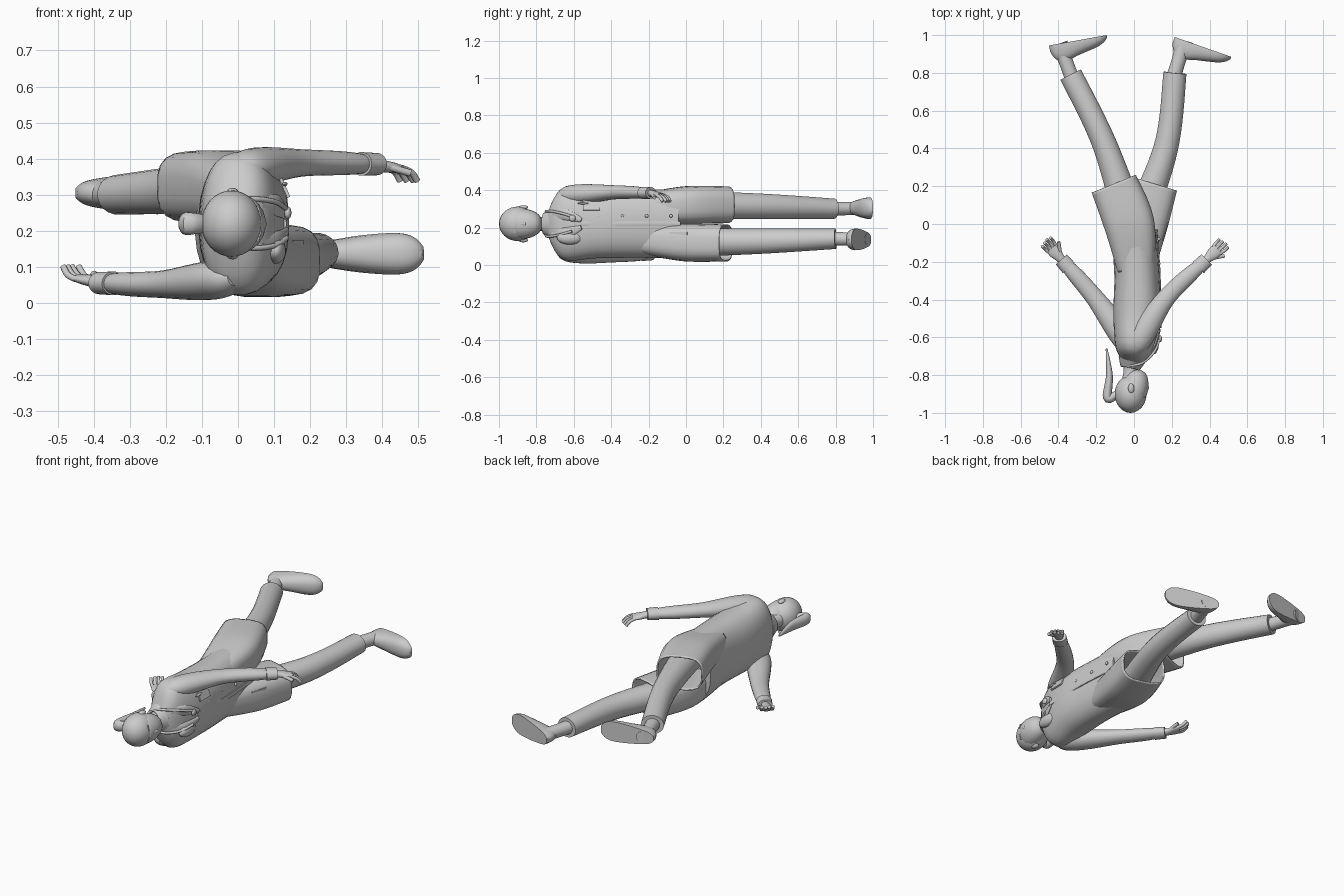
import bpy, bmesh, math
from mathutils import Vector, Matrix

if "Cube" in bpy.data.objects:
    bpy.data.objects.remove(bpy.data.objects["Cube"])

MIDDLE = .22  # height of the body's plane of symmetry, as the figure lies on its side
SIDES = {"right": 1, "left": -1}

grey = bpy.data.materials.new("plain grey")
grey.use_nodes = True
grey.diffuse_color = (.6, .6, .6, 1)
grey.node_tree.nodes["Principled BSDF"].inputs["Base Color"].default_value = grey.diffuse_color


def finish(name, shape, wall=0):
    bmesh.ops.recalc_face_normals(shape, faces=shape.faces)
    mesh = bpy.data.meshes.new(name)
    shape.to_mesh(mesh)
    shape.free()
    mesh.materials.append(grey)
    part = bpy.data.objects.new(name, mesh)
    bpy.context.collection.objects.link(part)
    if wall:
        solid = part.modifiers.new("wall", "SOLIDIFY")
        solid.thickness = wall
        solid.offset = 0
    bpy.ops.object.select_all(action="DESELECT")
    part.select_set(True)
    bpy.context.view_layer.objects.active = part
    bpy.ops.object.shade_smooth_by_angle(angle=math.radians(40))


def along(values, t):
    """Smooth value at fraction t through a few evenly spaced control values."""
    last = len(values) - 1
    index = min(int(t * last), last - 1)
    u = t * last - index
    start, end = values[index], values[index + 1]
    slope_in = (end - values[max(index - 1, 0)]) / 2
    slope_out = (values[min(index + 2, last)] - start) / 2
    ease = u * u * (3 - 2 * u)
    return (start * (1 - ease) + end * ease
            + slope_in * u * (1 - u) ** 2 - slope_out * u * u * (1 - u))


def signed_power(value, power):
    return math.copysign(abs(value) ** (2 / power), value)


def sweep(name, path, across, depth=None, power=2, steps=20, sides=20,
          domed=False, flat_sole=False, wall=0):
    """Rounded tube along a path; across and depth are its radii from start to end."""
    shape = bmesh.new()
    path = [Vector(point) for point in path]
    depth = depth or across
    centres = [along(path, step / steps) for step in range(steps + 1)]
    rings = []
    for step, centre in enumerate(centres):
        t = step / steps
        tangent = centres[min(step + 1, steps)] - centres[max(step - 1, 0)]
        sideways = tangent.cross(Vector((0, 0, 1))).normalized()
        upward = sideways.cross(tangent).normalized()
        scale = max(.15, 1 - abs(2 * t - 1) ** 5) ** .5 if domed else 1
        ring = []
        for side in range(sides):
            angle = math.tau * (side + .5) / sides
            u = signed_power(math.cos(angle), power)
            v = signed_power(math.sin(angle), power)
            if flat_sole:
                u = max(u, 0)
            ring.append(shape.verts.new(centre + sideways * u * scale * along(across, t)
                                        + upward * v * scale * along(depth, t)))
        rings.append(ring)
    for ring, following in zip(rings, rings[1:]):
        for side in range(sides):
            shape.faces.new((ring[side - 1], ring[side], following[side], following[side - 1]))
    if not wall:
        shape.faces.new(rings[0])
        shape.faces.new(rings[-1])
    finish(name, shape, wall)


def cord(name, points, radius):
    sweep(name, points, [radius, radius], sides=10, steps=4 * len(points))


def ball(name, centre, size):
    shape = bmesh.new()
    placed = Matrix.Translation(centre) @ Matrix.Diagonal((*size, 1))
    bmesh.ops.create_uvsphere(shape, u_segments=24, v_segments=16, radius=1, matrix=placed)
    finish(name, shape)


def plate(name, centre, size, turn=0, roll=0):
    shape = bmesh.new()
    placed = (Matrix.Translation(centre) @ Matrix.Rotation(turn, 4, "Z")
              @ Matrix.Rotation(roll, 4, "Y") @ Matrix.Diagonal((*size, 1)))
    bmesh.ops.create_cube(shape, size=1, matrix=placed)
    finish(name, shape)


# Head, ponytail and neck
ball("skull", (-.018, -.9, MIDDLE), (.084, .1, .092))
sweep("jaw", [(-.005, -.92, MIDDLE), (.022, -.772, MIDDLE)],
      [.07, .07, .045], [.085, .078, .045], domed=True)
sweep("ponytail", [(-.09, -.9, MIDDLE), (-.14, -.92, MIDDLE), (-.13, -.8, MIDDLE),
                   (-.145, -.66, MIDDLE)], [.02, .025, .018, .005], [.025, .032, .028, .006])
sweep("neck", [(-.02, -.83, MIDDLE), (-.015, -.7, MIDDLE)], [.045, .038, .055])
sweep("nose", [(.06, -.9, MIDDLE), (.068, -.855, MIDDLE)], [.008, .015], domed=True)
ball("mouth", (.062, -.826, MIDDLE), (.009, .006, .022))

# Coat body
sweep("coat_body", [(-.015, -.735, MIDDLE), (0, -.66, MIDDLE), (.015, -.48, MIDDLE),
                    (.015, -.27, MIDDLE), (0, -.05, MIDDLE)],
      [.055, .1, .125, .12, .12], [.06, .19, .185, .182, .185], power=2.4, sides=28)

# Knees, hems, heels and toes of the two striding legs
KNEES = {"right": (-.155, .42), "left": (.168, .4)}
HEMS = {"right": (-.335, .79), "left": (.217, .8)}
HEELS = {"right": (-.45, .945), "left": (.215, .99)}
TOES = {"right": (-.145, 1), "left": (.515, .885)}

for label, side in SIDES.items():
    def level(offset):
        return MIDDLE + side * offset

    # Face features in pairs
    ball(label + "_eye", (.055, -.893, level(.034)), (.008, .01, .015))
    ball(label + "_ear", (-.015, -.87, level(.088)), (.016, .026, .011))
    plate(label + "_brow", (.057, -.916, level(.034)), (.009, .006, .03), roll=-side * .3)

    # Coat skirt that swings with the leg
    sway = -side
    sweep(label + "_coat_skirt",
          [(.01, -.24, level(.083)), (.01 + sway * .035, 0, level(.1)),
           (sway * .107, .213, level(.102))],
          [.095, .13, .123], [.074, .097, .095], power=3.2, wall=.008)

    # Leg, ankle and flat-soled shoe
    hem, heel, toe = (Vector(spots[label]) for spots in (HEMS, HEELS, TOES))
    sweep(label + "_leg", [(0, -.05, level(.1)), (*KNEES[label], level(.093)),
                           (*hem, level(.08))], [.09, .066, .062], [.08, .068, .055])
    instep = heel.lerp(toe, .18)
    sweep(label + "_ankle", [(*hem.lerp(instep, -.2), level(.08)), (*instep, level(.083))],
          [.04, .038, .045], [.038, .036, .036])
    sweep(label + "_shoe", [(*heel, level(.085)), (*toe, level(.083))],
          [.085, .1, .076, .055, .035], [.034, .042, .054, .058, .045],
          power=2.4, domed=True, flat_sole=True)

    # Sleeve and cuff
    elbow = Vector((side * .182 - .018, -.4, level(.168)))
    wrist = Vector((side * .378, -.195, level(.165)))
    sweep(label + "_sleeve", [(-.005, -.675, level(.15)), elbow, wrist],
          [.075, .066, .05, .044, .04], [.06, .054, .039, .034, .031], domed=True)
    forward = (wrist - elbow).normalized()
    sweep(label + "_cuff", [wrist - forward * .05, wrist + forward * .01], [.042, .04],
          [.033, .031], steps=2)

    # Hand: flat palm, four curled fingers and a thumb
    thumbward = Vector((forward.y, -forward.x, 0))

    def spot(ahead, sideways, curl):
        return wrist + forward * ahead + thumbward * sideways - Vector((0, 0, side * curl))

    sweep(label + "_palm", [spot(-.01, 0, 0), spot(.09, 0, .012)], [.02, .024, .034, .032],
          [.02, .018, .015, .012])
    for finger in range(4):
        offset = .026 - finger * .017
        reach = .06 - .006 * abs(finger - 1)
        cord(f"{label}_finger_{finger + 1}",
             [spot(.08, offset, .01), spot(.08 + reach * .6, offset * 1.2, .022),
              spot(.08 + reach, offset * 1.2, .045)], .009)
    cord(label + "_thumb", [spot(.035, .015, .006), spot(.09, .05, .024)], .01)

    # Lapel
    sweep(label + "_lapel", [(.065, -.715, level(.05)), (.11, -.645, level(.05)),
                             (.136, -.56, level(.02))], [.006, .008, .006], [.02, .03, .012],
          sides=10)

# Front opening, buttons and pockets
sweep("coat_placket", [(.128, -.57, MIDDLE), (.136, -.3, MIDDLE), (.118, -.03, MIDDLE)],
      [.006, .006], [.013, .013], power=3, sides=10)
for button in range(4):
    ball(f"button_{button + 1}", (.132, -.47 + button * .13, MIDDLE + .042), (.008, .009, .009))
plate("breast_pocket", (.127, -.505, .325), (.009, .09, .07), roll=-.4)
ball("pen", (.13, -.55, .33), (.007, .03, .006))
plate("left_hip_pocket", (.163, -.04, .13), (.009, .1, .09), turn=-.3)

# Collar and chest instrument with its tube around the neck
sweep("collar", [(-.02, -.76, MIDDLE), (-.01, -.715, MIDDLE)], [.05, .07], [.052, .085],
      wall=.008)
ball("chest_badge", (.105, -.62, .145), (.028, .07, .036))
half = [(.135, -.61, .04), (.105, -.68, .06), (.045, -.735, .068), (-.02, -.75, .058)]
loop = [(x, y, MIDDLE + z) for x, y, z in half] + [(-.07, -.75, MIDDLE)]
loop += [(x, y, MIDDLE - z) for x, y, z in reversed(half)]
cord("instrument_tube", loop, .007)
ball("instrument_disc", (.138, -.608, .25), (.01, .018, .018))
